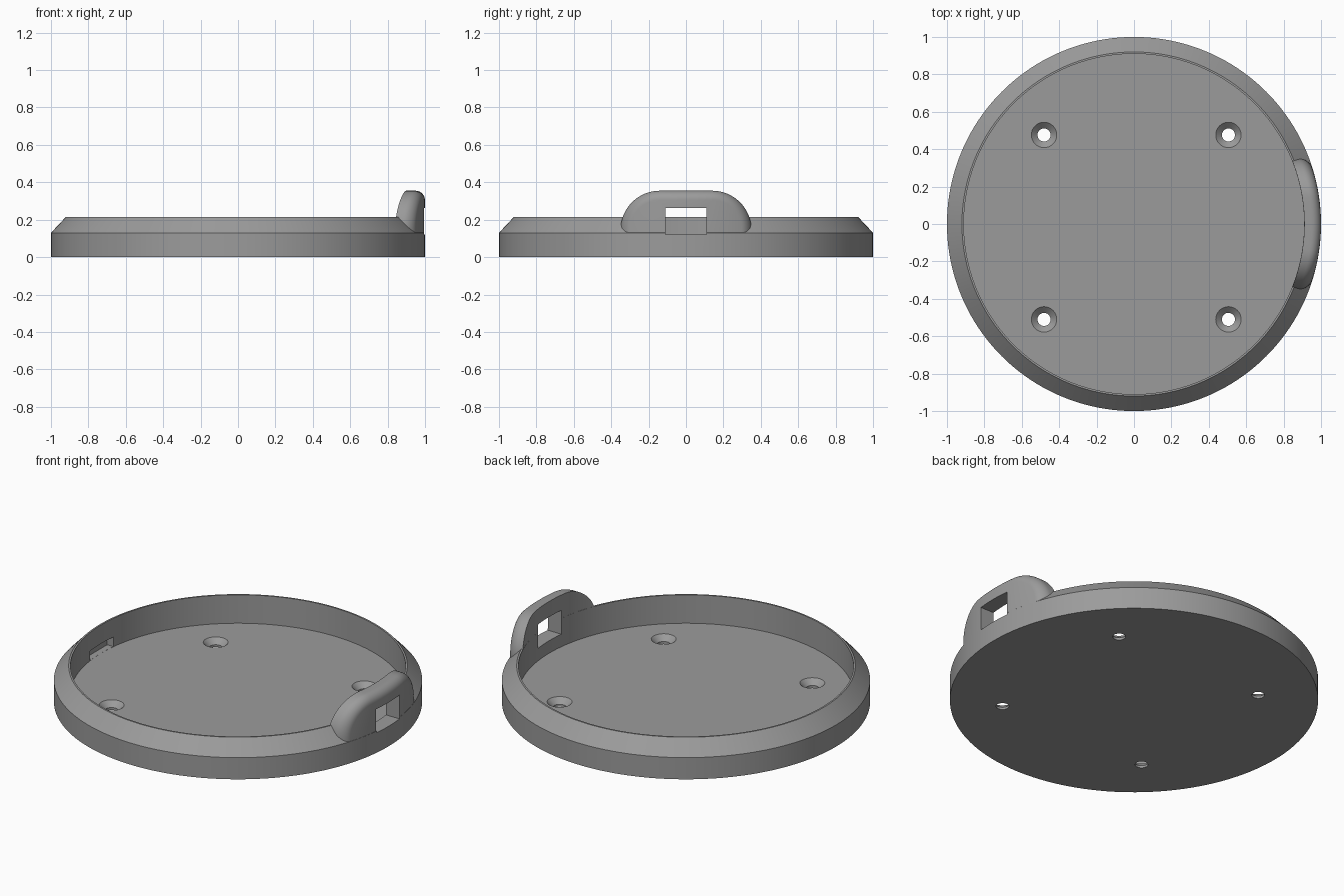
import bpy, bmesh, math

if "Cube" in bpy.data.objects:
    bpy.data.objects.remove(bpy.data.objects["Cube"])

grey = bpy.data.materials.new("grey plastic")
grey.diffuse_color = (0.33, 0.33, 0.33, 1)
grey.use_nodes = True
grey.node_tree.nodes["Principled BSDF"].inputs["Base Color"].default_value = grey.diffuse_color
FLOOR = 0.045
FILLET = 0.05


def make_object(name, bm):
    bmesh.ops.recalc_face_normals(bm, faces=bm.faces)
    mesh = bpy.data.meshes.new(name)
    bm.to_mesh(mesh)
    bm.free()
    mesh.materials.append(grey)
    obj = bpy.data.objects.new(name, mesh)
    bpy.context.scene.collection.objects.link(obj)
    return obj


def loft(bm, rings):
    """Bridge closed rings of points; return the vertex loops."""
    loops = [[bm.verts.new(p) for p in ring] for ring in rings]
    n = len(loops[0])
    for a, b in zip(loops, loops[1:]):
        for i in range(n):
            j = (i + 1) % n
            bm.faces.new((a[i], a[j], b[j], b[i]))
    return loops


def lathe(name, profile, segments, cx=0, cy=0):
    bm = bmesh.new()
    angles = [2 * math.pi * i / segments for i in range(segments)]
    loops = loft(bm, [[(cx + r * math.cos(a), cy + r * math.sin(a), z) for a in angles]
                      for r, z in profile])
    bm.faces.new(loops[0])
    bm.faces.new(loops[-1])
    return make_object(name, bm)


def box(name, x0, x1, y0, y1, z0, z1):
    bm = bmesh.new()
    loops = loft(bm, [[(x0, y0, z), (x1, y0, z), (x1, y1, z), (x0, y1, z)] for z in (z0, z1)])
    bm.faces.new(loops[0])
    bm.faces.new(loops[-1])
    return make_object(name, bm)


def cut(target, cutter):
    """Subtract the cutter, using the first solver that gives a valid result."""
    cutter.hide_render = True
    mod = target.modifiers.new("cut", 'BOOLEAN')
    mod.object = cutter
    mod.operation = 'DIFFERENCE'
    before = len(target.data.vertices)
    result = None
    for solver in ('MANIFOLD', 'EXACT', 'FLOAT'):
        mod.solver = solver
        bpy.context.view_layer.update()
        graph = bpy.context.evaluated_depsgraph_get()
        mesh = bpy.data.meshes.new_from_object(target.evaluated_get(graph))
        if len(mesh.polygons) > 0 and len(mesh.vertices) != before:
            result = mesh
            break
    target.modifiers.remove(mod)
    if result:
        target.data = result


# Round dish with chamfered rim
dish = lathe("dish", [(1, 0), (1, 0.13), (0.92, 0.215), (0.91, 0.215), (0.91, FLOOR)], 160)


# Raised curved tab on the right, rounded along its outer edge
def tab_ring(radius, inset):
    arc = 0.21 - inset
    half = [(0.14 + arc * math.cos(t), 0.145 + arc * math.sin(t))
            for t in [math.pi / 2 * k / 16 for k in range(17)]]
    half += [(0.14 * (1 - k / 4), 0.145 + arc) for k in range(1, 5)]
    top = half + [(-y, z) for y, z in reversed(half[:-1])]
    bottom = [(y, 0.08) for y, z in reversed(top)]
    return [(math.sqrt(radius ** 2 - y * y), y, z) for y, z in top + bottom]


rings = [tab_ring(0.9105, 0)]
for k in range(9):
    t = math.pi / 2 * k / 8
    rings.append(tab_ring(0.9493 + FILLET * math.sin(t), FILLET * (1 - math.cos(t))))
bm = bmesh.new()
loops = loft(bm, rings)
for loop in (loops[0], loops[-1]):
    n = len(loop)
    for k in range(n // 2 - 1):
        bm.faces.new((loop[k], loop[k + 1], loop[n - 2 - k], loop[n - 1 - k]))
tab = make_object("tab", bm)

# Rectangular opening through the tab and wall, and recess in the opposite wall
opening = box("opening_cutter", 0.8, 1.1, -0.11, 0.11, 0.12, 0.262)
cut(tab, opening)
cut(dish, opening)
recess = box("recess_cutter", -0.945, -0.85, -0.11, 0.11, FLOOR + 0.0005, 0.103)
cut(dish, recess)
cutters = [opening, recess]

# Four countersunk screw holes
for sx in (-1, 1):
    for sy in (-1, 1):
        hole = lathe("screw_hole_cutter",
                     [(0.035, -0.05), (0.035, 0.014), (0.073, 0.0497), (0.073, 0.1)],
                     32, 0.012 + 0.493 * sx, -0.017 + 0.493 * sy)
        cut(dish, hole)
        cutters.append(hole)
for cutter in cutters:
    bpy.data.objects.remove(cutter)

# Smooth shading with sharp edges kept
for obj in (dish, tab):
    for poly in obj.data.polygons:
        poly.use_smooth = True
    obj.data.set_sharp_from_angle(angle=math.radians(30))
